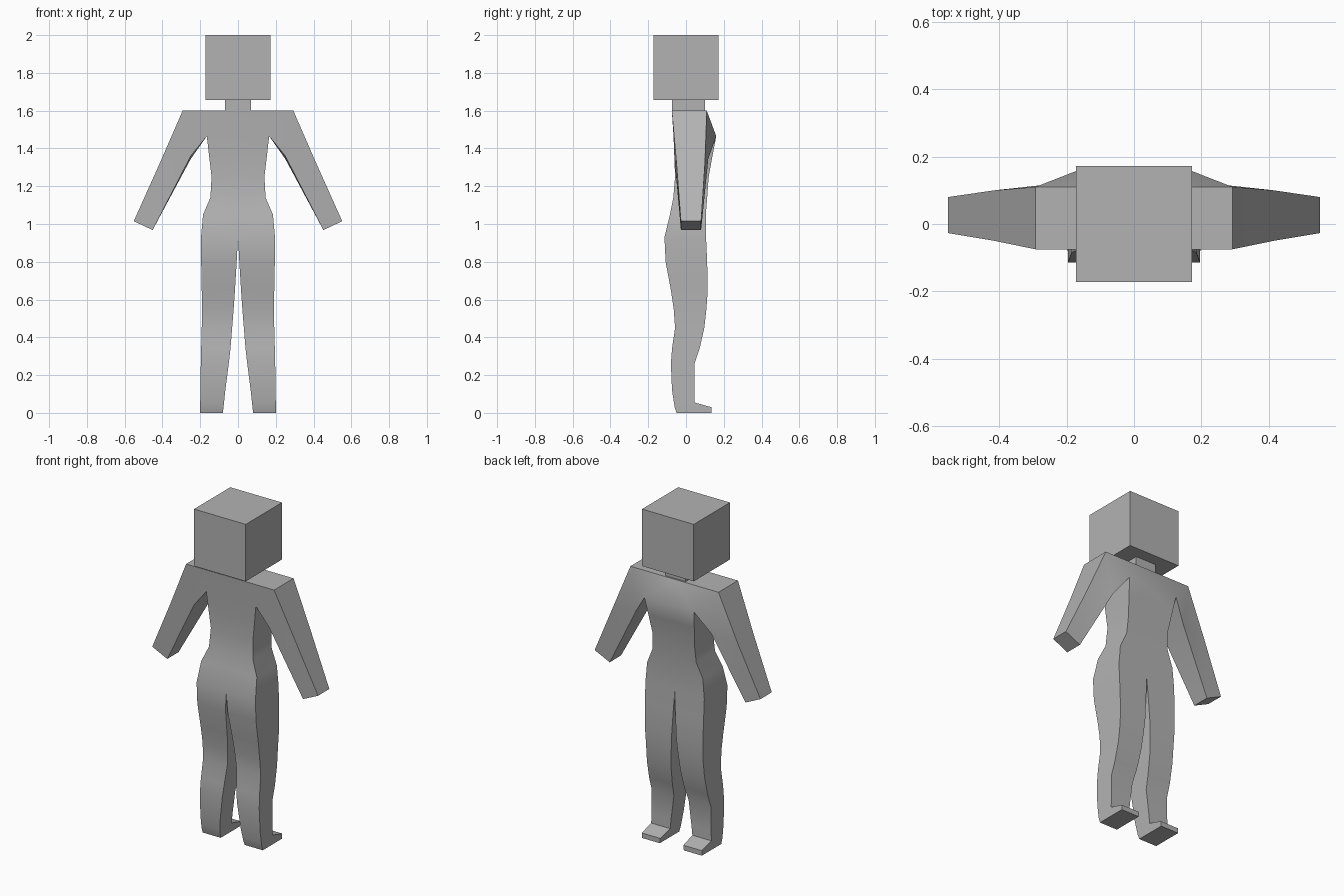
import bpy, bmesh, math

if "Cube" in bpy.data.objects:
    bpy.data.objects.remove(bpy.data.objects["Cube"])

grey = bpy.data.materials.new("plain grey")
grey.diffuse_color = (0.45, 0.45, 0.45, 1)
grey.use_nodes = True
grey.node_tree.nodes["Principled BSDF"].inputs["Base Color"].default_value = grey.diffuse_color


def finish(name, bm, mirror=False):
    bmesh.ops.recalc_face_normals(bm, faces=bm.faces)
    mesh = bpy.data.meshes.new(name)
    bm.to_mesh(mesh)
    bm.free()
    obj = bpy.data.objects.new(name, mesh)
    bpy.context.collection.objects.link(obj)
    mesh.materials.append(grey)
    if mirror:
        mod = obj.modifiers.new("mirror", 'MIRROR')
        mod.use_clip = True
        mod.merge_threshold = 0.0005
    return obj


def box(name, x, y0, y1, z0, z1):
    bm = bmesh.new()
    bmesh.ops.create_cube(bm, size=1)
    for v in bm.verts:
        v.co.x *= 2 * x
        v.co.y = y1 if v.co.y > 0 else y0
        v.co.z = z1 if v.co.z > 0 else z0
    return finish(name, bm)


def loft(bm, a, b, skip=()):
    for i in range(4):
        if i not in skip:
            j = (i + 1) % 4
            bm.faces.new((a[i], a[j], b[j], b[i]))


# Leg and trunk sections: z, inner x, outer x, low y, high y
sections = [
    (0.00, 0.080, 0.200, -0.050, 0.135),
    (0.03, 0.077, 0.200, -0.060, 0.135),
    (0.055, 0.074, 0.200, -0.064, 0.045),
    (0.12, 0.067, 0.199, -0.074, 0.045),
    (0.26, 0.049, 0.197, -0.080, 0.045),
    (0.34, 0.040, 0.195, -0.074, 0.072),
    (0.45, 0.031, 0.192, -0.058, 0.097),
    (0.55, 0.023, 0.190, -0.065, 0.108),
    (0.65, 0.016, 0.192, -0.080, 0.115),
    (0.80, 0.007, 0.195, -0.108, 0.112),
    (0.93, 0.000, 0.196, -0.114, 0.106),
    (1.05, 0.000, 0.185, -0.085, 0.105),
    (1.14, 0.000, 0.146, -0.067, 0.112),
    (1.25, 0.000, 0.140, -0.058, 0.120),
    (1.36, 0.000, 0.153, -0.062, 0.140),
    (1.465, 0.000, 0.165, -0.066, 0.160),
]

# Half body: leg and trunk
bm = bmesh.new()
prev = prev_in = None
for z, xi, xo, y0, y1 in sections:
    ring = [bm.verts.new(p) for p in
            ((xi, y0, z), (xo, y0, z), (xo, y1, z), (xi, y1, z))]
    if prev is None:
        bm.faces.new(ring)  # sole
    else:
        loft(bm, prev, ring, skip=(3,) if prev_in == 0 else ())
    prev, prev_in = ring, xi

# Chest and shoulder top
top = [bm.verts.new(p) for p in
       ((0, -0.075, 1.6), (0.293, -0.075, 1.6), (0.293, 0.11, 1.6), (0, 0.11, 1.6))]
loft(bm, prev, top, skip=(1, 3))
bm.faces.new(top)

# Arm: lower low-y, upper low-y, upper high-y, lower high-y
arm = [prev[1], top[1], top[2], prev[2]]
elbow = ((0.25, -0.062, 1.36), (0.415, -0.05, 1.32), (0.415, 0.10, 1.32), (0.25, 0.118, 1.345))
hand = ((0.452, -0.027, 0.968), (0.552, -0.027, 1.015), (0.552, 0.08, 1.015), (0.452, 0.08, 0.968))
for pts in (elbow, hand):
    ring = [bm.verts.new(p) for p in pts]
    loft(bm, arm, ring)
    arm = ring
bm.faces.new(arm)

# Half body normals are checked against the outer hand before mirroring
body = finish("body", bm, mirror=True)
bpy.context.view_layer.objects.active = body
body.select_set(True)
bpy.ops.object.shade_smooth_by_angle(angle=math.radians(40))

# Neck and head
box("neck", 0.068, -0.073, 0.10, 1.6, 1.66)
box("head", 0.172, -0.172, 0.172, 1.657, 2.0)
